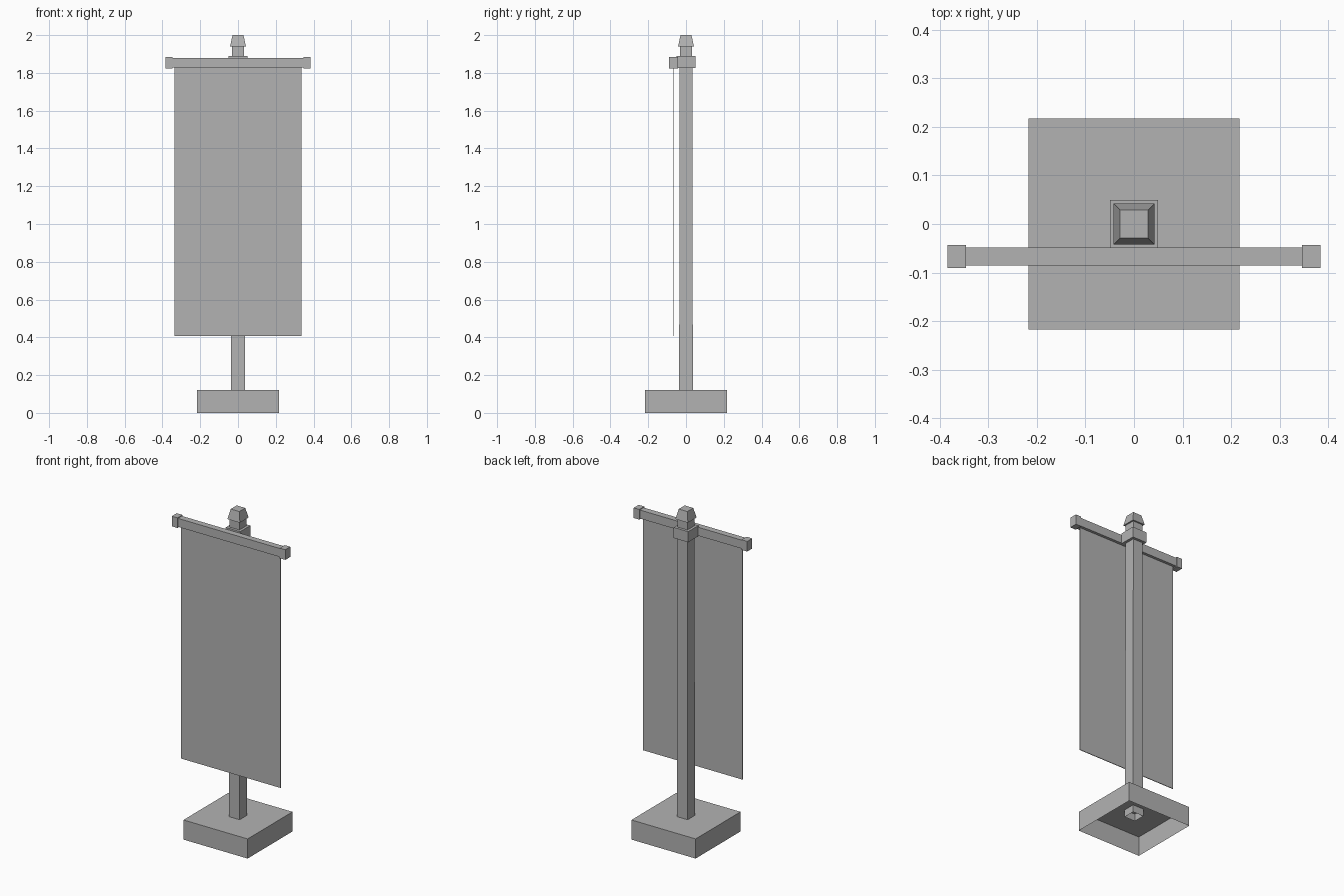
import bpy
import bmesh

cube = bpy.data.objects.get("Cube")
if cube:
    bpy.data.objects.remove(cube, do_unlink=True)

GREY = (0.45, 0.45, 0.45, 1.0)
grey = bpy.data.materials.new("plain_grey")
grey.use_nodes = True
grey.diffuse_color = GREY
grey.node_tree.nodes["Principled BSDF"].inputs["Base Color"].default_value = GREY


def block(name, size, z0, z1, x=0.0, y=0.0, taper=1.0, open_bottom=False):
    """Box of size (x, y) from z0 to z1; taper scales the top, the underside may be open."""
    bm = bmesh.new()
    bmesh.ops.create_cube(bm, size=1.0)
    if open_bottom:
        under = [f for f in bm.faces if f.normal.z < -0.5]
        bmesh.ops.delete(bm, geom=under, context='FACES_ONLY')
    for v in bm.verts:
        top = v.co.z > 0
        s = taper if top else 1.0
        v.co = (x + v.co.x * size[0] * s, y + v.co.y * size[1] * s, z1 if top else z0)
    mesh = bpy.data.meshes.new(name)
    bm.to_mesh(mesh)
    bm.free()
    mesh.materials.append(grey)
    obj = bpy.data.objects.new(name, mesh)
    bpy.context.collection.objects.link(obj)
    return obj


BAR_Y = -0.067

# Stand: hollow foot and a slightly tapering post that pokes through it
block("base", (0.434, 0.434), 0.0, 0.12, open_bottom=True)
block("pole", (0.073, 0.073), 0.075, 1.95, taper=0.9, open_bottom=True)

# Top of the post
block("collar", (0.098, 0.098), 1.825, 1.89)
block("finial", (0.084, 0.084), 1.94, 2.0, taper=0.69)

# Crossbar with end caps
block("crossbar", (0.71, 0.038), 1.828, 1.88, y=BAR_Y)
for side, label in ((1, "left"), (-1, "right")):
    block(label + "_end_cap", (0.038, 0.048), 1.823, 1.885, x=side * 0.365, y=BAR_Y)

# Hanging cloth
block("banner_cloth", (0.674, 0.004), 0.407, 1.84, y=BAR_Y)
